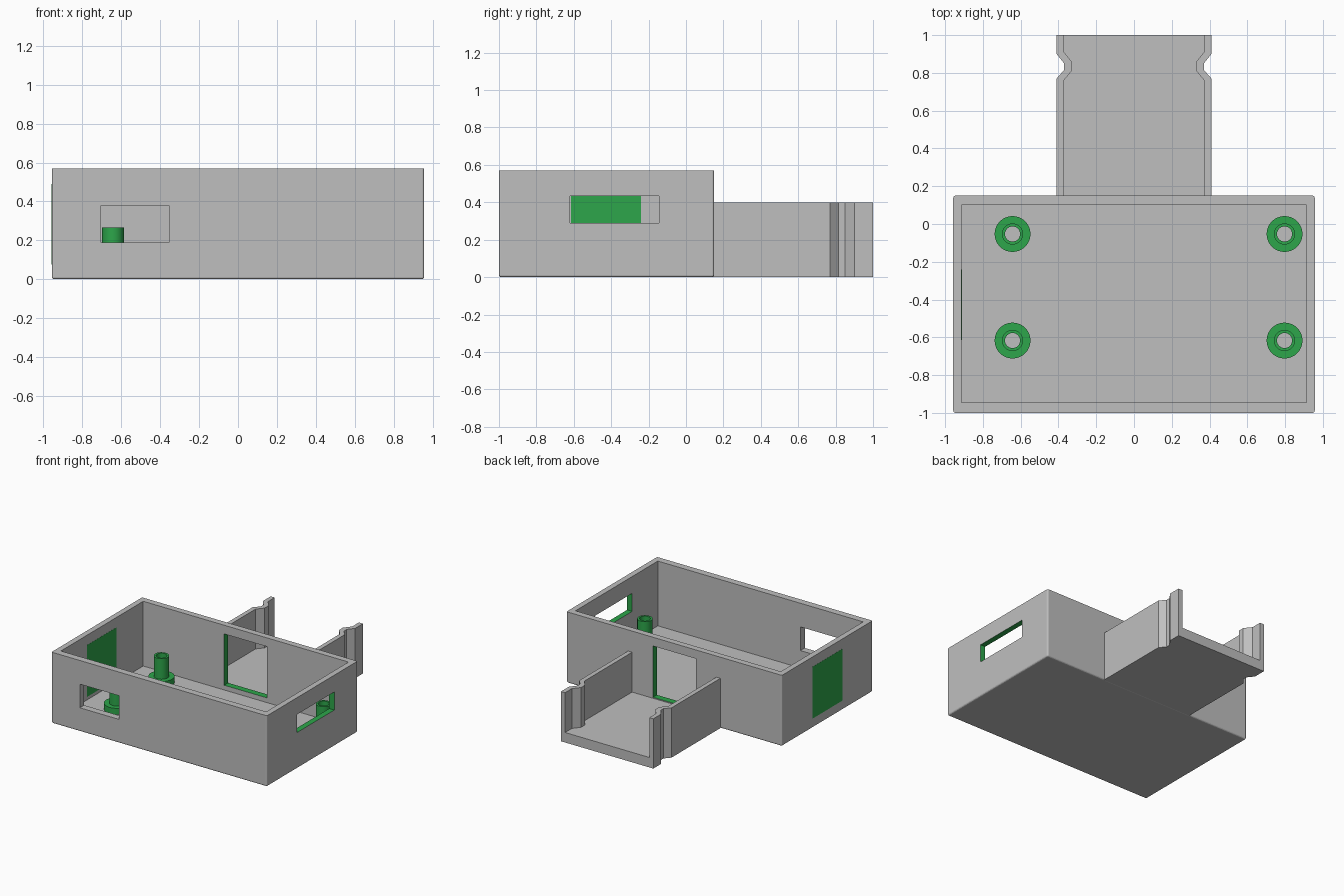
import bpy, bmesh, math

if "Cube" in bpy.data.objects:
    bpy.data.objects.remove(bpy.data.objects["Cube"])


def colour(name, rgb):
    m = bpy.data.materials.new(name)
    m.diffuse_color = (*rgb, 1)
    m.use_nodes = True
    m.node_tree.nodes["Principled BSDF"].inputs["Base Color"].default_value = m.diffuse_color
    return m


GREY = colour("light_grey", (0.52, 0.52, 0.52))
GREEN = colour("green", (0.026, 0.381, 0.069))


def make(name, bm, mat):
    bmesh.ops.recalc_face_normals(bm, faces=bm.faces)
    mesh = bpy.data.meshes.new(name)
    bm.to_mesh(mesh)
    bm.free()
    mesh.materials.append(mat)
    ob = bpy.data.objects.new(name, mesh)
    bpy.context.collection.objects.link(ob)
    return ob


def prism(name, outline, z0, z1, mat):
    bm = bmesh.new()
    low = bm.faces.new([bm.verts.new((x, y, z0)) for x, y in outline])
    new = bmesh.ops.extrude_face_region(bm, geom=[low])["geom"]
    for v in new:
        if isinstance(v, bmesh.types.BMVert):
            v.co.z = z1
    return make(name, bm, mat)


def block(name, x, y, z, mat):
    return prism(name, [(x[0], y[0]), (x[1], y[0]), (x[1], y[1]), (x[0], y[1])], *z, mat)


def cut(target, cutter):
    """Subtract a cutter; the cut faces keep the cutter's colour."""
    mod = target.modifiers.new("cut", "BOOLEAN")
    mod.operation = "DIFFERENCE"
    mod.solver = "EXACT"
    mod.material_mode = "TRANSFER"
    mod.object = cutter
    cutter.hide_render = True
    bpy.context.view_layer.objects.active = target
    bpy.ops.object.modifier_apply(modifier=mod.name)
    bpy.data.objects.remove(cutter)


# Open case with softened upright and bottom edges
FLOOR = 0.05
case = block("case", (-0.957, 0.957), (-1, 0.15), (0, 0.57), GREY)
bm = bmesh.new()
bm.from_mesh(case.data)
edges = [e for e in bm.edges if min(v.co.z for v in e.verts) < 0.01]
bmesh.ops.bevel(bm, geom=edges, offset=0.012, segments=3, profile=0.5, affect="EDGES")
bm.to_mesh(case.data)
bm.free()
cut(case, block("cavity", (-0.912, 0.912), (-0.945, 0.10), (FLOOR, 0.7), GREY))

# Openings: front window, right window, rear doorway, left panel opening
cut(case, block("front_cut", (-0.705, -0.355), (-1.1, -0.9), (0.19, 0.38), GREY))
cut(case, block("right_cut", (0.85, 1.1), (-0.62, -0.145), (0.29, 0.435), GREEN))
cut(case, block("door_cut", (-0.193, 0.188), (0.05, 0.2), (0.088, 0.50), GREEN))
cut(case, block("left_cut", (-1.1, -0.85), (-0.615, -0.24), (0.075, 0.49), GREY))

# Green panel closing the left opening
block("side_panel", (-0.958, -0.911), (-0.615, -0.24), (0.075, 0.49), GREEN)

# Rear channel: floor and side walls with inward snap notches
outer = [(0.41, 0.145), (0.41, 0.77), (0.37, 0.815), (0.37, 0.85), (0.41, 0.90), (0.41, 1.0)]
inner = [(0.374, 1.0), (0.374, 0.915), (0.33, 0.86), (0.33, 0.81), (0.374, 0.757), (0.374, 0.145)]
for side, s in (("right", 1), ("left", -1)):
    prism("channel_wall_" + side, [(s * x, y) for x, y in outer + inner], 0, 0.40, GREY)
floor_side = inner[::-1]
prism("channel_floor", floor_side + [(-x, y) for x, y in floor_side[::-1]], 0, 0.08, GREY)


# Hollow stepped standoffs for a circuit board
def standoff(name, cx, cy, n=32):
    profile = [(0.04, FLOOR), (0.095, FLOOR), (0.095, 0.10), (0.056, 0.10),
               (0.056, 0.265), (0.04, 0.265)]
    bm = bmesh.new()
    rings = []
    for r, z in profile:
        rings.append([bm.verts.new((cx + r * math.cos(2 * math.pi * i / n),
                                    cy + r * math.sin(2 * math.pi * i / n), z))
                      for i in range(n)])
    for a, b in zip(rings, rings[1:] + rings[:1]):
        for i in range(n):
            j = (i + 1) % n
            bm.faces.new((a[i], a[j], b[j], b[i]))
    ob = make(name, bm, GREEN)
    bpy.ops.object.select_all(action="DESELECT")
    ob.select_set(True)
    bpy.context.view_layer.objects.active = ob
    bpy.ops.object.shade_smooth_by_angle(angle=math.radians(30))


for i, (cx, cy) in enumerate([(-0.643, -0.053), (0.797, -0.053), (-0.643, -0.617), (0.797, -0.617)]):
    standoff("standoff_%d" % (i + 1), cx, cy)
